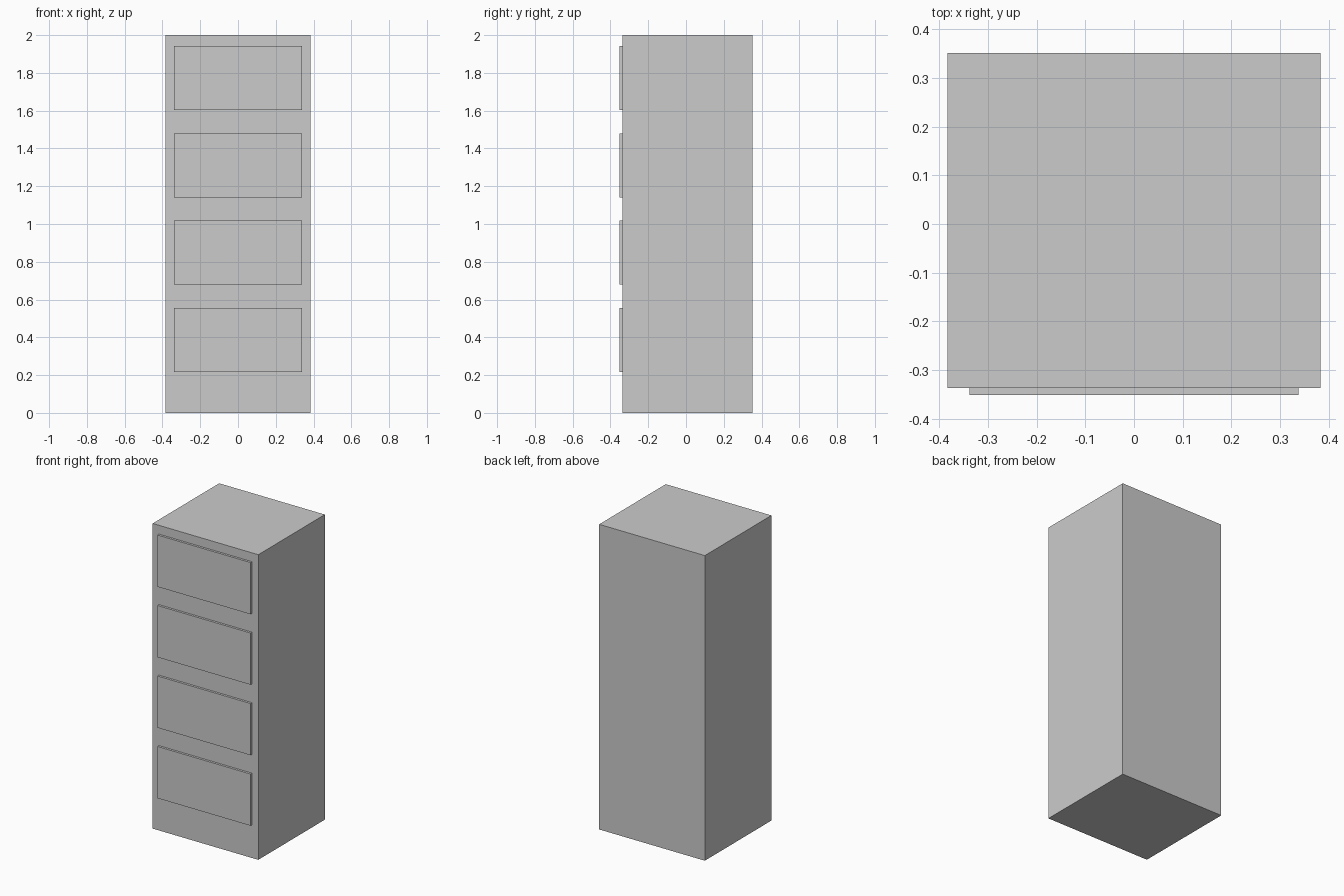
import bpy

if "Cube" in bpy.data.objects:
    bpy.data.objects.remove(bpy.data.objects["Cube"])


def box(name, lo, hi):
    size = [b - a for a, b in zip(lo, hi)]
    mid = [(a + b) / 2 for a, b in zip(lo, hi)]
    bpy.ops.mesh.primitive_cube_add(size=1, location=mid)
    obj = bpy.context.object
    obj.name = name
    obj.scale = size
    bpy.ops.object.transform_apply(location=False, rotation=False, scale=True)
    return obj


HALF_W, BACK, FRONT, HEIGHT = 0.383, 0.352, -0.337, 2.0

# Cabinet body
box("cabinet_body", (-HALF_W, FRONT, 0), (HALF_W, BACK, HEIGHT))

# Four thin drawer fronts, evenly stacked on the front face
DRAWER_H, PITCH, FIRST_Z = 0.339, 0.462, 0.217
for i in range(4):
    z = FIRST_Z + i * PITCH
    box(f"drawer_front_{i + 1}", (-0.338, -0.352, z), (0.338, FRONT, z + DRAWER_H))
